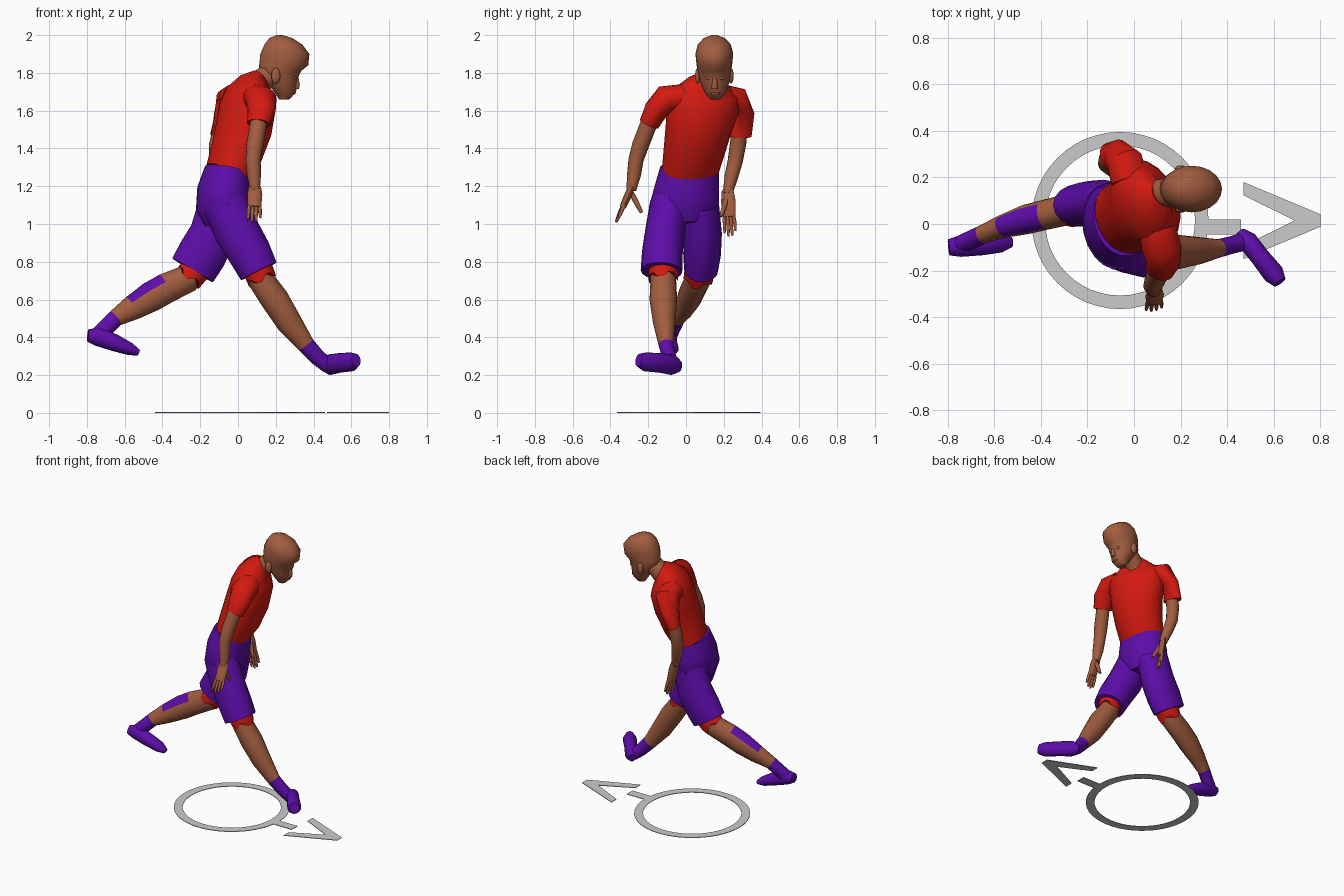
import bpy
import bmesh
from math import cos, sin, tau, radians
from mathutils import Vector

cube = bpy.data.objects.get("Cube")
if cube:
    bpy.data.objects.remove(cube, do_unlink=True)


def make_material(name, colour):
    mat = bpy.data.materials.new(name)
    mat.use_nodes = True
    mat.diffuse_color = colour
    mat.node_tree.nodes["Principled BSDF"].inputs["Base Color"].default_value = colour
    mat.node_tree.nodes["Principled BSDF"].inputs["Roughness"].default_value = .8
    return mat


SKIN = make_material("skin", (.36, .11, .05, 1))
RED = make_material("red cloth", (.65, .01, .005, 1))
PURPLE = make_material("purple cloth", (.11, .004, .4, 1))
UP = Vector((0, 0, 1))
ACROSS = Vector((0, -1, 0))


def finish(name, bm, materials=(), smooth=True):
    bmesh.ops.recalc_face_normals(bm, faces=bm.faces)
    mesh = bpy.data.meshes.new(name)
    bm.to_mesh(mesh)
    bm.free()
    obj = bpy.data.objects.new(name, mesh)
    bpy.context.collection.objects.link(obj)
    for mat in materials:
        mesh.materials.append(mat)
    if smooth:
        bpy.ops.object.select_all(action='DESELECT')
        obj.select_set(True)
        bpy.context.view_layer.objects.active = obj
        bpy.ops.object.shade_smooth_by_angle(angle=radians(50))
    return obj


def loft(name, rows, mat, side=ACROSS, axis=None, sides=16, end_mat=None, end_count=0, zigzag=0):
    """Skin ellipses along a path; each row is x, y, z, half width, half depth."""
    bm = bmesh.new()
    centres = [Vector(row[:3]) for row in rows]
    last = len(rows) - 1
    rings = []
    for i, row in enumerate(rows):
        t = axis or (centres[min(i + 1, last)] - centres[max(i - 1, 0)]).normalized()
        u = Vector(side)
        u = (u - t * u.dot(t)).normalized()
        v = t.cross(u)
        ring = []
        for k in range(sides):
            a = tau * k / sides
            co = centres[i] + u * cos(a) * row[3] + v * sin(a) * row[-1]
            if i == last:
                co += t * zigzag * (-1) ** (k // 2)
            ring.append(bm.verts.new(co))
        rings.append(ring)
    for i in range(last):
        for k in range(sides):
            j = (k + 1) % sides
            face = bm.faces.new((rings[i][k], rings[i][j], rings[i + 1][j], rings[i + 1][k]))
            face.material_index = int(i >= last - end_count)
    bm.faces.new(rings[0])
    bm.faces.new(rings[-1]).material_index = int(end_count > 0)
    return finish(name, bm, [mat, end_mat] if end_mat else [mat])


def blob(name, centre, size, mat=SKIN):
    bm = bmesh.new()
    bmesh.ops.create_uvsphere(bm, u_segments=12, v_segments=8, radius=1)
    bmesh.ops.scale(bm, vec=size, verts=bm.verts)
    bmesh.ops.translate(bm, vec=centre, verts=bm.verts)
    return finish(name, bm, [mat])


def hand(name, wrist, tip, spread, thumb):
    wrist, tip, spread, thumb = map(Vector, (wrist, tip, spread, thumb))
    along = tip - wrist

    def stretch(part, start, end, wide, thin, taper):
        rows = [(*start.lerp(end, f), wide * s, thin * s)
                for f, s in ((0, .8), (.4, 1), (.8, (1 + taper) / 2), (1, taper))]
        loft(name + part, rows, SKIN, side=spread, sides=10)

    stretch("_palm", wrist, wrist + along * .58, .04, .02, .85)
    for i, reach in enumerate((.93, 1, .98, .88)):
        offset = spread * (i - 1.5)
        stretch(f"_finger_{i + 1}", wrist + along * .5 + offset * .018,
                wrist + along * reach + offset * .022, .01, .011, .6)
    stretch("_thumb", wrist + along * .12, thumb, .014, .015, .6)


# Shirt
shoulders = Vector((.38, -.9, 0))
loft("shirt_body", [
    (-.055, .02, 1.27, .155, .115), (-.01, .04, 1.37, .165, .135),
    (.03, .065, 1.5, .18, .145), (.05, .09, 1.62, .2, .14),
    (.06, .1, 1.69, .19, .115), (.085, .11, 1.735, .12, .085),
    (.12, .13, 1.765, .06, .06)], RED, side=shoulders, sides=20)
loft("right_sleeve", [
    (.1, -.02, 1.67, .07, .08), (.12, -.11, 1.66, .075, .085),
    (.125, -.16, 1.6, .065, .075), (.11, -.195, 1.53, .052, .065)], RED, side=UP)
loft("left_sleeve", [
    (-.02, .19, 1.67, .07, .08), (-.04, .265, 1.66, .07, .08),
    (-.075, .295, 1.58, .05, .07), (-.1, .285, 1.465, .045, .065)], RED, side=UP)

# Arms and hands
loft("right_arm", [
    (.12, -.17, 1.6, .045), (.09, -.24, 1.42, .045), (.08, -.265, 1.34, .04),
    (.085, -.275, 1.26, .037), (.09, -.29, 1.18, .026)], SKIN)
loft("left_arm", [
    (-.08, .29, 1.55, .042), (-.11, .275, 1.42, .043), (-.115, .26, 1.33, .04),
    (-.095, .24, 1.25, .036), (-.07, .22, 1.16, .026)], SKIN)
hand("right_hand", (.09, -.285, 1.2), (.085, -.37, 1.01), (1, .1, 0), (.1, -.235, 1.06))
hand("left_hand", (-.07, .22, 1.18), (-.02, .235, .935), (.3, .9, 0), (-.01, .185, 1.04))

# Head and neck
loft("neck", [(.08, .12, 1.71, .07), (.14, .135, 1.77, .062), (.2, .145, 1.82, .06)], SKIN)
loft("head", [
    (.245, .155, 1.66, .028), (.25, .155, 1.7, .058), (.23, .152, 1.76, .08, .082),
    (.222, .15, 1.81, .088, .112), (.242, .15, 1.84, .094, .13),
    (.248, .15, 1.9, .1, .13), (.24, .15, 1.95, .088, .1),
    (.226, .15, 1.985, .055, .06), (.22, .15, 2, .015)], SKIN, axis=UP, sides=20)
loft("nose", [(.31, .152, 1.785, .008), (.312, .152, 1.74, .015), (.305, .152, 1.715, .018)],
     SKIN, axis=UP, sides=8)
blob("mouth", (.29, .154, 1.692), (.015, .028, .008))
for label, sign in (("right", -1), ("left", 1)):
    blob(label + "_ear", (.2, .15 + sign * .088, 1.785), (.024, .014, .042))
    blob(label + "_eye", (.297, .152 + sign * .034, 1.772), (.015, .018, .011))

# Shorts
loft("shorts_hips", [
    (-.055, .02, 1.285, .16, .12), (-.075, .005, 1.18, .175, .14),
    (-.085, -.01, 1.08, .19, .135), (-.075, -.01, 1, .12, .1)],
    PURPLE, side=(.2, -1, 0), sides=20)
loft("shorts_right_leg", [
    (-.07, -.09, 1.11, .1, .12), (-.01, -.11, .97, .105, .12),
    (.06, -.125, .85, .108, .115), (.11, -.13, .75, .11, .105)], PURPLE)
loft("shorts_left_leg", [
    (-.09, .085, 1.1, .09, .12), (-.13, .09, .95, .1, .125),
    (-.19, .085, .84, .1, .13), (-.24, .08, .755, .09, .125)], PURPLE)

# Red leg cuffs with a ragged lower edge
loft("right_cuff", [(.08, -.12, .82, .082), (.125, -.12, .71, .077)], RED, zigzag=.015)
loft("left_cuff", [(-.2, .075, .79, .08), (-.262, .066, .715, .078)], RED, zigzag=.015)

# Legs ending in socks
loft("right_leg", [
    (.08, -.12, .81, .072), (.125, -.12, .7, .068, .07), (.195, -.12, .6, .073, .075),
    (.27, -.115, .48, .06, .068), (.36, -.105, .36, .04, .047),
    (.42, -.09, .295, .038, .043), (.475, -.075, .25, .04)],
    SKIN, end_mat=PURPLE, end_count=2)
left_leg = loft("left_leg", [
    (-.2, .075, .79, .07), (-.27, .065, .71, .067, .075), (-.38, .04, .66, .065, .08),
    (-.46, .02, .615, .064, .08), (-.56, -.01, .555, .05, .066),
    (-.65, -.045, .5, .04, .045), (-.735, -.085, .415, .04, .045)],
    SKIN, end_mat=PURPLE, end_count=1)

# Purple pad over the raised calf
for face in left_leg.data.polygons:
    if -.56 < face.center.x < -.38 and face.normal.z > .35:
        face.material_index = 1

# Feet
loft("right_foot", [
    (.455, -.035, .245, .022, .03), (.485, -.07, .255, .043, .055),
    (.54, -.14, .265, .042, .052), (.6, -.215, .27, .046, .05),
    (.625, -.25, .28, .03, .035)], PURPLE, side=(.8, .6, 0))
loft("left_foot", [
    (-.795, -.1, .41, .035, .032), (-.745, -.095, .405, .046, .05),
    (-.65, -.09, .37, .044, .045), (-.57, -.08, .337, .042, .033),
    (-.525, -.078, .318, .022, .016)], PURPLE)


# Flat ground marker: ring, bar and arrowhead
def plate(name, outlines):
    bm = bmesh.new()
    for outline in outlines:
        bm.faces.new([bm.verts.new((x, y, 0)) for x, y in outline])
    for face in bm.faces[:] if len(outlines) else []:
        pushed = bmesh.ops.extrude_face_region(bm, geom=[face], use_keep_orig=True)
        top = [g for g in pushed["geom"] if isinstance(g, bmesh.types.BMVert)]
        bmesh.ops.translate(bm, vec=UP * .004, verts=top)
    return finish(name, bm, smooth=False)


bm = bmesh.new()
loops = [[bm.verts.new((-.06 + r * cos(tau * k / 48), .015 + r * sin(tau * k / 48), z))
          for k in range(48)] for r, z in ((.38, 0), (.38, .004), (.322, .004), (.322, 0))]
for a, b in zip(loops, loops[1:] + loops[:1]):
    for k in range(48):
        bm.faces.new((a[k - 1], a[k], b[k], b[k - 1]))
finish("ground_ring", bm, smooth=False)
plate("arrow_bar", [[(.29, -.045), (.46, -.045), (.46, .02), (.29, .02)]])
mid = .015
plate("arrow_head", [[(x, mid + s * y) for x, y in
                      ((.47, .165), (.47, .108), (.69, 0), (.8, 0), (.8, .027))] for s in (1, -1)])
